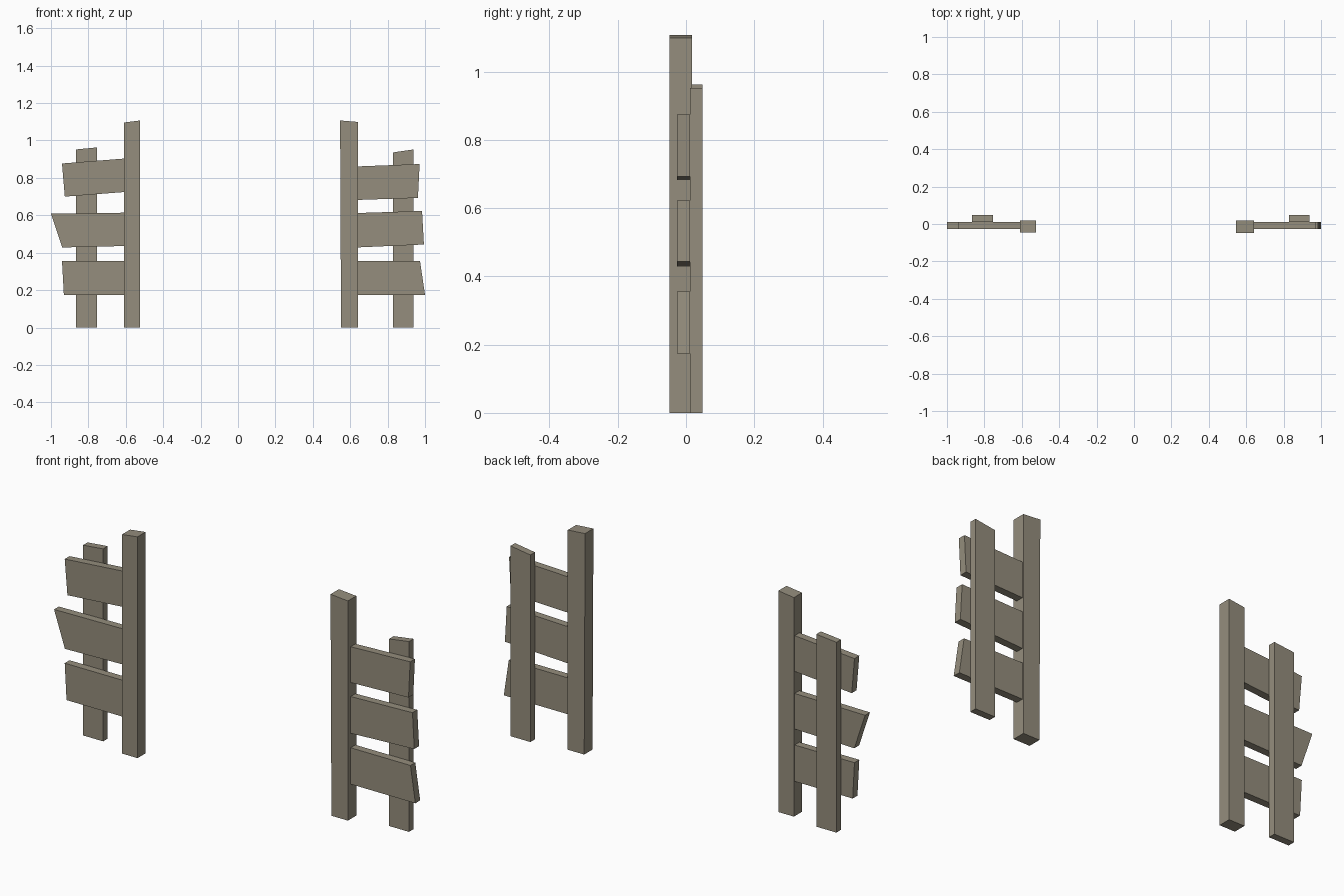
import bpy
import bmesh

cube = bpy.data.objects.get("Cube")
if cube:
    bpy.data.objects.remove(cube, do_unlink=True)

wood = bpy.data.materials.new("weathered_wood")
wood.use_nodes = True
colour = (0.30, 0.27, 0.205, 1)
wood.diffuse_color = colour
wood.node_tree.nodes["Principled BSDF"].inputs["Base Color"].default_value = colour


def board(name, outline, front, back):
    """Extrude a front outline of (x, z) points from y = front to y = back."""
    bm = bmesh.new()
    face = bm.faces.new([bm.verts.new((x, front, z)) for x, z in outline])
    extruded = bmesh.ops.extrude_face_region(bm, geom=[face])["geom"]
    verts = [v for v in extruded if isinstance(v, bmesh.types.BMVert)]
    bmesh.ops.translate(bm, verts=verts, vec=(0, back - front, 0))
    bmesh.ops.recalc_face_normals(bm, faces=bm.faces)
    mesh = bpy.data.meshes.new(name)
    bm.to_mesh(mesh)
    bm.free()
    mesh.materials.append(wood)
    obj = bpy.data.objects.new(name, mesh)
    bpy.context.collection.objects.link(obj)
    return obj


# Tall front posts with slanted tops
board("right_main_post", [(-.61, 0), (-.524, 0), (-.524, 1.107), (-.61, 1.096)], -.046, .018)
board("left_main_post", [(.551, 0), (.642, 0), (.642, 1.099), (.546, 1.107)], -.048, .018)

# Shorter posts behind the planks
board("right_back_post", [(-.866, 0), (-.755, 0), (-.755, .963), (-.866, .952)], .012, .048)
board("left_back_post", [(.828, 0), (.938, 0), (.938, .952), (.828, .936)], .012, .048)

# Broken planks: inner bottom z, inner top z, outer top (x, z), outer bottom (x, z)
planks = {
    "right": (-.60, [
        (.174, .356, (-.941, .356), (-.931, .174)),
        (.436, .614, (-1.0, .609), (-.94, .428)),
        (.725, .904, (-.941, .877), (-.926, .70))]),
    "left": (.63, [
        (.174, .356, (.973, .356), (1.0, .174)),
        (.428, .612, (.984, .623), (.994, .444)),
        (.682, .861, (.971, .874), (.962, .693))]),
}
for side, (inner, rows) in planks.items():
    for level, (low, high, top, bottom) in zip(("lower", "middle", "upper"), rows):
        board(f"{side}_{level}_plank", [(inner, low), (inner, high), top, bottom], -.026, .012)
